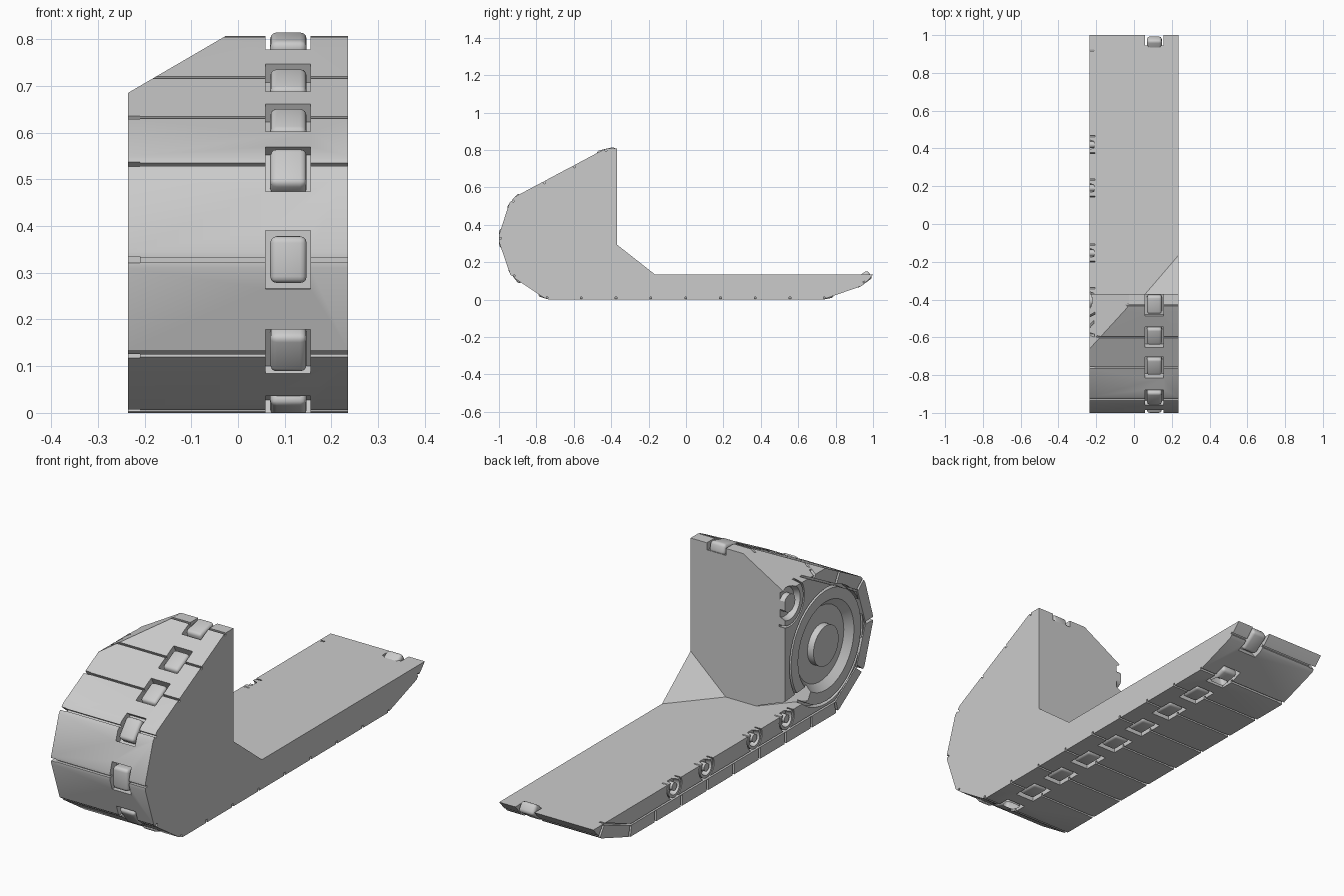
import bpy, bmesh, math
from mathutils import Matrix, Vector

if "Cube" in bpy.data.objects:
    bpy.data.objects.remove(bpy.data.objects["Cube"])

HALF = 0.236
FLOOR = 0.134
WALL = -0.37

grey = bpy.data.materials.new("plain_grey")
grey.use_nodes = True
colour = (0.6, 0.6, 0.6, 1)
grey.diffuse_color = colour
grey.node_tree.nodes["Principled BSDF"].inputs["Base Color"].default_value = colour


def finish(bm, name):
    bmesh.ops.recalc_face_normals(bm, faces=bm.faces)
    mesh = bpy.data.meshes.new(name)
    bm.to_mesh(mesh)
    bm.free()
    ob = bpy.data.objects.new(name, mesh)
    bpy.context.collection.objects.link(ob)
    mesh.materials.append(grey)
    return ob


def prism(bm, points, x0, x1):
    """Extrude a side profile of (y, z) points across x."""
    a = [bm.verts.new((x0, y, z)) for y, z in points]
    b = [bm.verts.new((x1, y, z)) for y, z in points]
    bm.faces.new(a)
    bm.faces.new(b)
    n = len(a)
    for i in range(n):
        j = (i + 1) % n
        bm.faces.new((a[i], a[j], b[j], b[i]))


def hull(points, name):
    bm = bmesh.new()
    for p in points:
        bm.verts.new(p)
    bmesh.ops.convex_hull(bm, input=bm.verts)
    return finish(bm, name)


def ring(bm, y, z, r_in, r_out, depth, slope=0.0, segs=40):
    """Round groove sunk into the wheel side."""
    section = [(-0.26, r_in), (-0.26, r_out), (-HALF, r_out),
               (depth - HALF, r_out - slope), (depth - HALF, r_in)]
    loops = []
    for i in range(segs):
        a = 2 * math.pi * i / segs
        loops.append([bm.verts.new((x, y + r * math.cos(a), z + r * math.sin(a)))
                      for x, r in section])
    n = len(section)
    for i in range(segs):
        p, q = loops[i], loops[(i + 1) % segs]
        for k in range(n):
            m = (k + 1) % n
            bm.faces.new((p[k], p[m], q[m], q[k]))


def cut(target, cutter):
    """Subtract the cutter, then discard it."""
    mod = target.modifiers.new("cut", "BOOLEAN")
    mod.operation = "DIFFERENCE"
    mod.solver = "EXACT"
    mod.object = cutter
    cutter.hide_render = True
    graph = bpy.context.evaluated_depsgraph_get()
    mesh = bpy.data.meshes.new_from_object(target.evaluated_get(graph))
    target.modifiers.clear()
    target.data = mesh
    bpy.data.objects.remove(cutter)


# Link joints along the track, from the top, round the front, to the rear
joints = [(-0.43, 0.807), (-0.60, 0.718), (-0.76, 0.632), (-0.93, 0.532),
          (-1.0, 0.328), (-0.925, 0.122), (-0.745, 0.003)]
joints += [(-0.56 + 0.186 * i, 0.001) for i in range(8)] + [(0.957, 0.087)]
path = [Vector(p) for p in [(-0.33, 0.807)] + joints + [(1.0, 0.134)]]
frames = []
for before, here, after in zip(path, path[1:], path[2:]):
    d = ((here - before).normalized() + (after - here).normalized()).normalized()
    t = Vector((0, d.x, d.y))
    n = Vector((0, d.y, -d.x))
    rot = Matrix((Vector((1, 0, 0)), t, n)).transposed().to_4x4()
    frames.append((Vector((0, here.x, here.y)), n, rot))


def blocks(x, width, length, height, sink):
    """One box per joint, its centre sunk below the track surface."""
    bm = bmesh.new()
    for p, n, rot in frames:
        place = Matrix.Translation(p - n * sink + Vector((x, 0, 0)))
        bmesh.ops.create_cube(bm, size=1, matrix=place @ rot @ Matrix.Diagonal((width, length, height, 1)))
    return bm


# Body: wheel housing and long lower run
profile = [(WALL, 0.807), (-0.43, 0.807), (-0.455, 0.795), (-0.915, 0.55),
           (-0.945, 0.515), (-1.0, 0.345), (-1.0, 0.31), (-0.94, 0.135),
           (-0.91, 0.11), (-0.76, 0.01), (-0.73, 0), (0.735, 0.002),
           (0.94, 0.073), (0.97, 0.1), (1.0, FLOOR), (WALL, FLOOR)]
bm = bmesh.new()
prism(bm, profile, -HALF, HALF)
body = finish(bm, "track_body")

# Sloped upper edge on the wheel side
cut(body, hull([(x, y, z) for y in (-1.1, -0.2)
                for x, z in ((-0.339, 0.625), (0.073, 0.865), (-0.339, 0.9))], "edge_cutter"))

# Hollow at the foot of the wall
cut(body, hull([(-0.095, WALL, FLOOR), (-0.095, WALL + 0.02, FLOOR),
                (-0.24, WALL + 0.02, FLOOR), (-0.24, WALL + 0.02, 0.19),
                (-0.24, WALL, 0.19), (-0.24, -0.54, FLOOR), (-0.24, -0.586, 0.21)], "foot_cutter"))

# Thin grooves between links, and deeper gaps at their outer ends
cut(body, finish(blocks(0, 0.6, 0.009, 0.026, 0), "groove_cutter"))
cut(body, finish(blocks(-0.25, 0.08, 0.013, 0.1, 0), "gap_cutter"))

# Seam separating the links from the wheel side
outer = [(p - n * 0.052) for p, n, r in frames]
inner = [(p - n * 0.060) for p, n, r in frames]
bm = bmesh.new()
prism(bm, [(p.y, p.z) for p in outer + inner[::-1]], -0.26, -0.212)
cut(body, finish(bm, "seam_cutter"))

# Drive wheel, upper wheel and road wheels
bm = bmesh.new()
ring(bm, -0.665, 0.333, 0.25, 0.262, 0.03)
ring(bm, -0.665, 0.333, 0.09, 0.2, 0.03, 0.03)
ring(bm, -0.405, 0.625, 0.098, 0.106, 0.03)
ring(bm, -0.405, 0.625, 0.04, 0.075, 0.025, 0.01)
for y in (-0.384, -0.154, 0.19, 0.42):
    ring(bm, y, 0.109, 0.048, 0.054, 0.03, segs=24)
    ring(bm, y, 0.109, 0.018, 0.036, 0.025, 0.006, segs=24)
cut(body, finish(bm, "wheel_cutter"))

# Pockets for the drive teeth
cut(body, finish(blocks(0.107, 0.096, 0.125, 0.09, 0), "pocket_cutter"))

# Gusset between floor and wall
gusset = hull([(HALF, WALL, 0.295), (HALF, -0.165, FLOOR), (0.06, WALL, FLOOR),
               (HALF, WALL, FLOOR)], "corner_gusset")

# Rounded drive teeth
bm = blocks(0.108, 0.078, 0.1, 0.05, 0.026)
bmesh.ops.bevel(bm, geom=bm.edges[:], offset=0.014, segments=3, profile=0.5, affect="EDGES")
# Trim the teeth flush with the floor and wall
for point, normal in (((0, 0, 0.001), (0, 0, -1)), ((0, 0.999, 0), (0, 1, 0))):
    bmesh.ops.bisect_plane(bm, geom=bm.verts[:] + bm.edges[:] + bm.faces[:],
                           plane_co=point, plane_no=normal, clear_outer=True)
teeth = finish(bm, "drive_teeth")

for ob in (body, teeth):
    bpy.ops.object.select_all(action="DESELECT")
    ob.select_set(True)
    bpy.context.view_layer.objects.active = ob
    bpy.ops.object.shade_smooth_by_angle(angle=math.radians(25 if ob is body else 40))
